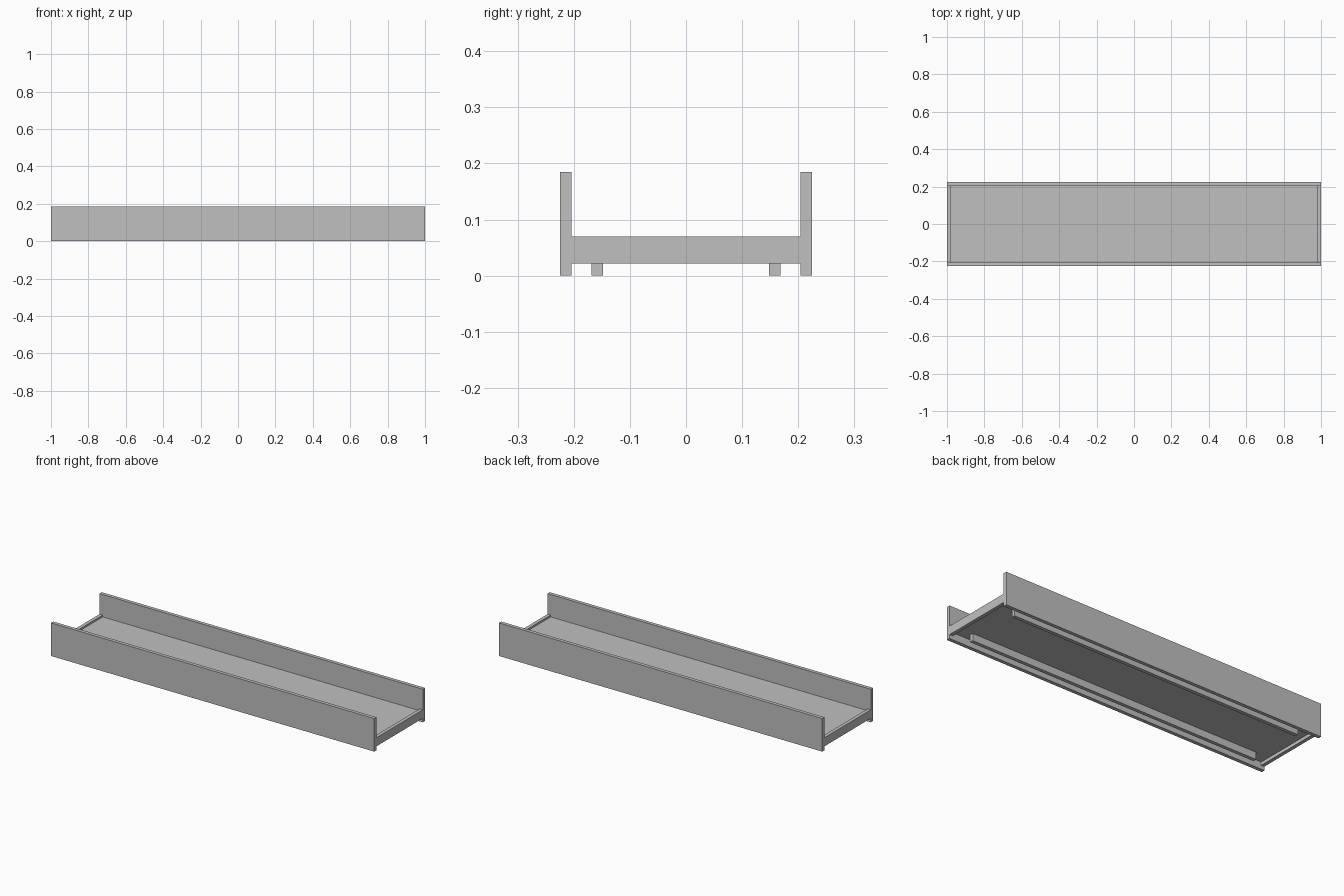
import bpy

cube = bpy.data.objects.get("Cube")
if cube:
    bpy.data.objects.remove(cube, do_unlink=True)

grey = bpy.data.materials.new("plain grey")
grey.use_nodes = True
colour = (0.53, 0.53, 0.53, 1)
grey.diffuse_color = colour
for node in grey.node_tree.nodes:
    if node.type == "BSDF_PRINCIPLED":
        node.inputs["Base Color"].default_value = colour


def board(name, low, high):
    """Box spanning two opposite corners."""
    bpy.ops.mesh.primitive_cube_add(size=1)
    obj = bpy.context.object
    obj.name = name
    for v in obj.data.vertices:
        v.co = [h if c > 0 else l for c, l, h in zip(v.co, low, high)]
    obj.data.materials.append(grey)
    return obj


LENGTH, WIDTH, HEIGHT = 2.0, 0.449, 0.185
THICK = 0.02
END_X = LENGTH / 2
SIDE_Y = WIDTH / 2
INNER_X, INNER_Y = END_X - THICK, SIDE_Y - THICK
FLOOR_LOW, FLOOR_TOP = 0.04, 0.06

# Floor panel, set a little below the end rails
board("floor_panel", (-INNER_X, -INNER_Y, FLOOR_LOW), (INNER_X, INNER_Y, FLOOR_TOP))

# Tall side boards and the shorter runners under the floor
for name, s in (("front", -1), ("back", 1)):
    y = s * (SIDE_Y - THICK / 2)
    board(name + "_side_board", (-END_X, y - THICK / 2, 0), (END_X, y + THICK / 2, HEIGHT))
    y = s * 0.158
    board(name + "_runner", (-0.9, y - THICK / 2, 0), (0.9, y + THICK / 2, FLOOR_LOW))

# Low rails closing both ends
for name, s in (("right", -1), ("left", 1)):
    x = s * (END_X - THICK / 2)
    board(name + "_end_rail", (x - THICK / 2, -INNER_Y, 0.022), (x + THICK / 2, INNER_Y, 0.07))
